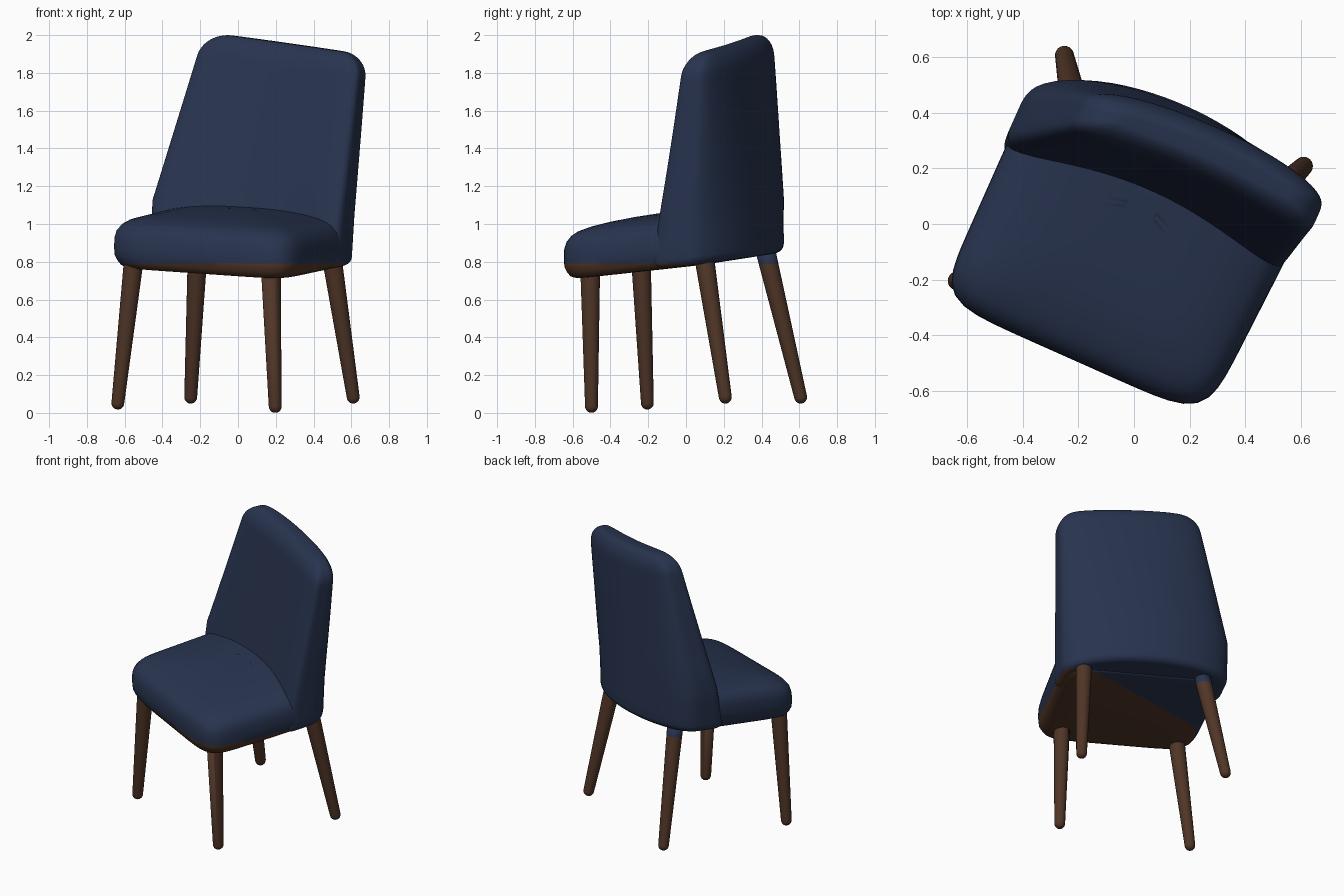
import bpy, bmesh, math
from mathutils import Vector, Matrix

if "Cube" in bpy.data.objects:
    bpy.data.objects.remove(bpy.data.objects["Cube"])

TURN = Matrix.Rotation(math.radians(-24), 4, 'Z')   # chair stands turned about z
SPLIT = 0.79                                        # colour changes at this height
SEG = 80


def material(name, rgb):
    m = bpy.data.materials.new(name)
    m.diffuse_color = (*rgb, 1)
    m.use_nodes = True
    m.node_tree.nodes["Principled BSDF"].inputs["Base Color"].default_value = m.diffuse_color
    return m


FABRIC = material("navy fabric", (0.021, 0.034, 0.078))
WOOD = material("brown wood", (0.08, 0.036, 0.02))


def loft(name, rings):
    """Skin a stack of closed rings, cap both ends with strips, colour by height."""
    bm = bmesh.new()
    loops = [[bm.verts.new(p) for p in r] for r in rings]
    n = len(loops[0])
    for a, b in zip(loops, loops[1:]):
        for i in range(n):
            j = (i + 1) % n
            bm.faces.new((a[i], a[j], b[j], b[i]))
    for r in (loops[0], loops[-1]):
        bm.faces.new((r[0], r[1], r[-1]))
        for i in range(1, n // 2 - 1):
            bm.faces.new((r[i], r[i + 1], r[n - i - 1], r[n - i]))
        bm.faces.new((r[n // 2 - 1], r[n // 2], r[n // 2 + 1]))
    bmesh.ops.bisect_plane(bm, geom=bm.verts[:] + bm.edges[:] + bm.faces[:],
                           plane_co=(0, 0, SPLIT), plane_no=(0, 0, 1))
    bmesh.ops.recalc_face_normals(bm, faces=bm.faces[:])
    for f in bm.faces:
        f.smooth = True
        f.material_index = 0 if f.calc_center_median().z > SPLIT else 1
    me = bpy.data.meshes.new(name)
    bm.to_mesh(me)
    bm.free()
    me.materials.append(FABRIC)
    me.materials.append(WOOD)
    ob = bpy.data.objects.new(name, me)
    bpy.context.collection.objects.link(ob)
    return ob


def squircle(power):
    """Unit rounded square as (a, b) pairs."""
    pts = []
    for i in range(SEG):
        t = 2 * math.pi * i / SEG
        c, s = math.cos(t), math.sin(t)
        r = (abs(c) ** power + abs(s) ** power) ** (-1 / power)
        pts.append((c * r, s * r))
    return pts


# Seat: rounded block with a domed top, tilted up to the back left
def seat_ring(inset, z):
    ring = []
    for a, b in squircle(7):
        v = -0.113 + 0.35 * inset + b * (0.423 - 0.65 * inset)
        u = a * (0.535 - inset)
        if a > 0:
            u *= 1 + 0.1 * (v + 0.2)                # right side flares to the back
        ring.append(TURN @ Vector((u, v, z - 0.063 * u + 0.1 * v)))
    return ring


seat_profile = [(0.09, 0.782), (0.055, 0.785), (0.03, 0.797), (0.015, 0.82),
                (0.003, 0.85), (0, 0.89), (0.002, 0.945), (0.012, 0.982),
                (0.033, 1.01), (0.065, 1.031), (0.12, 1.047), (0.2, 1.06),
                (0.3, 1.069), (0.4, 1.073), (0.48, 1.074)]
loft("seat", [seat_ring(i, z) for i, z in seat_profile])


# Backrest: curved slab, narrower and thinner to the top, leaning to the right
def lerp(a, b, t):
    return a + (b - a) * t


def back_ring(z, side_inset=0.0, thick_inset=0.0):
    t = (z - 1.1) / 0.8
    left, right = lerp(-0.548, -0.33, max(0, t)), lerp(0.56, 0.595, t)
    mid, half = (left + right) / 2, (right - left) / 2 - side_inset
    front, rear = lerp(0.135, 0.25, t), lerp(0.458, 0.437, t)
    bend = lerp(0.09, 0.055, t)
    depth = (rear - front) / 2 - thick_inset
    low = min(1, max(0, (z - 0.85) / 1.05))
    slope = lerp(0.063, 0.13, low)
    ring = []
    for a, b in squircle(4.5):
        u = mid + a * half
        v = (front + rear) / 2 + b * depth - bend * a * a * (half / 0.5) ** 2
        ring.append(TURN @ Vector((u, v, z - slope * (u - mid)
                                   + 0.1 * (v - 0.3) * (1 - low))))
    return ring


TOP, BOTTOM = 1.956, 0.818
rings = []
for k in range(7):                                  # rounded lower edge
    q = math.radians(90 - 15 * k)
    rings.append(back_ring(BOTTOM + 0.045 * (1 - math.sin(q)),
                           0.045 * (1 - math.cos(q)), 0.045 * (1 - math.cos(q))))
rings += [back_ring(z) for z in (0.92, 1.0, 1.1, 1.25, 1.4, 1.55, 1.7, 1.8)]
for k in range(13):                                 # rounded top edge
    q = math.radians(7.5 * k)
    rings.append(back_ring(TOP - 0.12 * (1 - math.sin(q)),
                           0.13 * (1 - math.cos(q)), 0.066 * (1 - math.cos(q))))
loft("backrest", rings)


# Legs: splayed tapered rods with rounded feet
def leg(name, foot, top, r_foot=0.034, r_top=0.053):
    foot, top = Vector(foot), Vector(top)
    axis = (top - foot).normalized()
    top = top + axis * 0.06                         # run up into the seat
    length = (top - foot).length
    rot = axis.to_track_quat('Z', 'Y')
    steps = [(r_foot * (1 - math.cos(math.radians(a))),
              r_foot * math.sin(math.radians(a))) for a in (15, 35, 55, 75, 90)]
    steps.append((length, r_top))
    rings = []
    for h, r in steps:
        rings.append([foot + rot @ Vector((r * math.cos(2 * math.pi * i / 24),
                                           r * math.sin(2 * math.pi * i / 24), h))
                      for i in range(24)])
    loft(name, rings)


leg("front_left_leg", (-0.64, -0.203, 0.018), (-0.555, -0.237, 0.78))
leg("front_right_leg", (0.198, -0.5, 0.0), (0.175, -0.507, 0.73))
leg("back_left_leg", (-0.252, 0.615, 0.05), (-0.215, 0.43, 0.82))
leg("back_right_leg", (0.615, 0.213, 0.05), (0.5, 0.1, 0.80))
